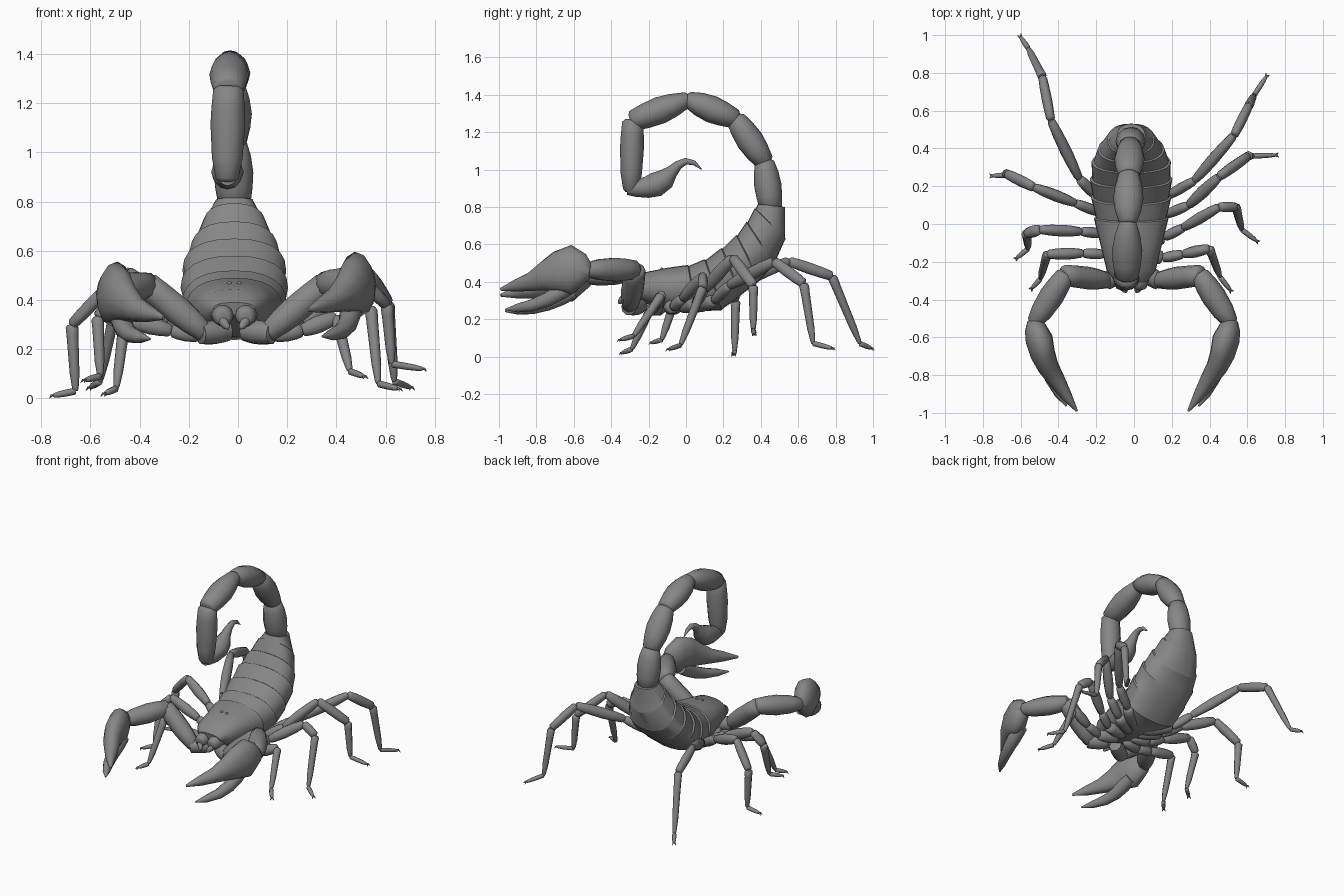
import bpy, bmesh, math
from mathutils import Vector as V

if "Cube" in bpy.data.objects:
    bpy.data.objects.remove(bpy.data.objects["Cube"])

shell = bpy.data.materials.new("shell_grey")
shell.use_nodes = True
GREY = (0.24, 0.24, 0.24, 1)
shell.diffuse_color = GREY
shell.node_tree.nodes["Principled BSDF"].inputs["Base Color"].default_value = GREY
MID = -0.015  # the body sits slightly off the centre line


def finish(name, bm, angle=55):
    bmesh.ops.recalc_face_normals(bm, faces=bm.faces)
    mesh = bpy.data.meshes.new(name)
    bm.to_mesh(mesh)
    bm.free()
    mesh.materials.append(shell)
    ob = bpy.data.objects.new(name, mesh)
    bpy.context.scene.collection.objects.link(ob)
    bpy.ops.object.select_all(action='DESELECT')
    ob.select_set(True)
    bpy.context.view_layer.objects.active = ob
    bpy.ops.object.shade_smooth_by_angle(angle=math.radians(angle))
    return ob


def skin(bm, rings):
    """Join equal rings of points into a closed tube."""
    loops = [[bm.verts.new(p) for p in ring] for ring in rings]
    n = len(loops[0])
    for a, b in zip(loops, loops[1:]):
        for i in range(n):
            j = (i + 1) % n
            bm.faces.new((a[i], a[j], b[j], b[i]))
    bm.faces.new(loops[0])
    bm.faces.new(loops[-1])


def loft(bm, stations, sides=10):
    """Stations are (centre, side radius, up radius) along a path."""
    pts = [V(s[0]) for s in stations]
    side, rings = V((1, 0, 0)), []
    first = (pts[1] - pts[0]).normalized()
    if abs(first.x) > 0.75:
        side = V((0, 1, 0))
    for k, (c, rs, ru) in enumerate(stations):
        t = (pts[min(k + 1, len(pts) - 1)] - pts[max(k - 1, 0)]).normalized()
        side = (side - t * side.dot(t)).normalized()
        up = t.cross(side)
        angles = [math.tau * i / sides for i in range(sides)]
        rings.append([pts[k] + side * rs * math.cos(a) + up * ru * math.sin(a) for a in angles])
    skin(bm, rings)


def limb(bm, a, b, r0, r_mid, r1, sides=10, flat=1.0, swell=0.45):
    """One spindle-shaped limb segment between two joints."""
    a, b = V(a), V(b)
    shape = [(0, r0 * 0.7), (0.04, r0), (swell * 0.55, (r0 + r_mid * 2) / 3), (swell, r_mid),
             (0.75, (r_mid * 2 + r1) / 3), (0.96, r1), (1, r1 * 0.7)]
    loft(bm, [(a.lerp(b, t), r * flat, r) for t, r in shape], sides)


# Body: stepped plates, each station is top (y, z), bottom (y, z), half width
body = [((-.31, .39), (-.30, .34), .085), ((-.25, .445), (-.24, .29), .13),
        ((-.10, .475), (-.10, .25), .165), ((.01, .485), (.05, .24), .19),
        ((.10, .515), (.19, .25), .205), ((.19, .575), (.29, .325), .21),
        ((.27, .645), (.39, .405), .202), ((.325, .715), (.47, .49), .17),
        ((.37, .79), (.53, .63), .12), ((.385, .815), (.53, .80), .075)]


def body_ring(top, bottom, half, lift):
    top, bottom = V((MID, *top)), V((MID, *bottom))
    mid, up = (top + bottom) / 2, (top - bottom) / 2
    ring = []
    for i in range(24):
        c, s = math.cos(math.tau * i / 24), math.sin(math.tau * i / 24)
        c, s = [math.copysign(abs(v) ** 0.85, v) for v in (c, s)]
        k = lift if s > -0.3 else 1 + (lift - 1) * 0.4
        ring.append(mid + V((half * c * k, 0, 0)) + up * s * k)
    return ring


rings = []
for i, (top, bottom, half) in enumerate(body):
    if 3 <= i <= 8:
        rings.append(body_ring(top, bottom, half, 1.04))
        nt, nb, nh = body[i + 1]
        top, bottom = V(top).lerp(V(nt), 0.06), V(bottom).lerp(V(nb), 0.06)
        half += (nh - half) * 0.06
        rings.append(body_ring(top, bottom, half, 0.985))
    else:
        rings.append(body_ring(top, bottom, half, 1))
bm = bmesh.new()
skin(bm, rings)
finish("body", bm, 32)

# Eyes on the head plate
bm = bmesh.new()
for dx in (-.02, .02):
    ball = bmesh.ops.create_uvsphere(bm, u_segments=10, v_segments=6, radius=.01)
    bmesh.ops.translate(bm, verts=ball["verts"], vec=(MID + dx, -.13, .466))
finish("eyes", bm)

# Tail: five swollen links in an arch, joints as (y, z), then link radii
joints = [(.455, .79), (.42, 1.04), (.265, 1.27), (.01, 1.375), (-.285, 1.26), (-.295, .89)]
links = [(.06, .073, .052), (.052, .073, .052), (.052, .073, .044), (.042, .073, .056), (.056, .064, .042)]
for i, (a, b, radii) in enumerate(zip(joints, joints[1:], links)):
    bm = bmesh.new()
    # Each link tucks a little way into the next
    a, b = V((MID - .006 * i, *a)), V((MID - .006 * (i + 1), *b))
    reach = (b - a).normalized() * .01
    limb(bm, a - reach, b + reach, *radii, 12, 1.1, .4 if i == 4 else .5)
    finish(f"tail_link_{i + 1}", bm)

# Stinger: bulb running into a hooked spine
sting = [(-.315, .90, .035), (-.27, .90, .046), (-.21, .905, .057), (-.16, .92, .066), (-.11, .95, .056),
         (-.075, .99, .034), (-.04, 1.025, .024), (0, 1.045, .018), (.045, 1.035, .013), (.085, 1.0, .002)]
bm = bmesh.new()
loft(bm, [((MID - .028, y, z), r, r) for y, z, r in sting], 12)
finish("stinger", bm)

# Pincer arms, the right one held slightly lower
for name, s, drop in (("left", 1, 0), ("right", -1, .04)):
    def at(x, y, z):
        return (MID / 2 + s * x, y, z - drop * min(1, max(0, (z - .2) * 5)) * min(1, max(0, -y - .3) * 5))

    bm = bmesh.new()
    limb(bm, at(.03, -.24, .275), at(.15, -.31, .265), .042, .05, .045)
    limb(bm, at(.12, -.30, .26), at(.37, -.27, .47), .042, .06, .055)
    limb(bm, at(.35, -.26, .465), at(.525, -.53, .465), .05, .066, .042)
    finish(name + "_arm", bm)

    hand = [(.53, -.51, .45, .03, .04), (.515, -.55, .46, .058, .09), (.495, -.61, .465, .073, .132),
            (.475, -.69, .452, .066, .11), (.445, -.76, .428, .056, .078), (.40, -.83, .40, .045, .05),
            (.35, -.91, .38, .03, .033), (.295, -.99, .36, .006, .008)]
    bm = bmesh.new()
    loft(bm, [(at(x, y, z), rx, rz) for x, y, z, rx, rz in hand], 12)
    finish(name + "_pincer", bm)

    thumb = [(.47, -.60, .385, .04), (.465, -.67, .345, .045), (.455, -.74, .305, .04),
             (.43, -.82, .275, .034), (.39, -.90, .26, .024), (.35, -.965, .252, .004)]
    bm = bmesh.new()
    loft(bm, [(at(x, y, z), r, r) for x, y, z, r in thumb], 10)
    finish(name + "_pincer_finger", bm)

    # Jaws and fangs under the head plate
    bm = bmesh.new()
    limb(bm, (MID + s * .05, -.22, .35), (MID + s * .045, -.345, .33), .042, .047, .034)
    limb(bm, (MID + s * .055, -.32, .325), (MID + s * .025, -.36, .285), .02, .02, .008, 8)
    finish(name + "_jaw", bm)

# Walking legs: hip, first joint, knee, ankle, toe
legs = {
    "left_leg_1": [(.15, -.18, .255), (.26, -.16, .275), (.40, -.13, .33), (.455, -.28, .11), (.51, -.35, .09)],
    "left_leg_2": [(.16, -.07, .265), (.26, -.02, .31), (.45, .09, .43), (.54, .09, .37), (.57, -.03, .06), (.65, -.09, .04)],
    "left_leg_3": [(.17, .05, .28), (.29, .10, .36), (.45, .25, .53), (.605, .36, .38), (.625, .36, .14), (.75, .365, .12)],
    "left_leg_4": [(.18, .15, .30), (.32, .23, .38), (.53, .47, .51), (.61, .63, .39), (.635, .68, .07), (.70, .78, .045)],
    "right_leg_1": [(-.16, -.16, .255), (-.27, -.155, .275), (-.46, -.16, .32), (-.495, -.29, .04), (-.54, -.34, .02)],
    "right_leg_2": [(-.17, -.05, .265), (-.28, -.04, .32), (-.50, -.03, .41), (-.57, -.05, .33), (-.56, -.13, .09), (-.62, -.18, .075)],
    "right_leg_3": [(-.18, .06, .28), (-.31, .11, .36), (-.53, .195, .45), (-.675, .265, .30), (-.66, .26, .03), (-.75, .255, .012)],
    "right_leg_4": [(-.20, .15, .30), (-.29, .24, .38), (-.44, .55, .51), (-.485, .78, .43), (-.56, .93, .07), (-.60, .99, .045)],
}
for name, path in legs.items():
    bm = bmesh.new()
    hip = V(path[0])
    # Coxa reaching to the middle of the belly
    limb(bm, (MID + (.03 if hip.x > 0 else -.03), hip.y * .55 - .05, .265), hip, .03, .042, .035)
    n = len(path) - 1
    for i, (a, b) in enumerate(zip(path, path[1:])):
        if i == n - 1:
            limb(bm, a, b, .014, .014, .009, 8)
        elif i == n - 2:
            limb(bm, a, b, .026, .023, .013, 8, swell=.3)
        else:
            limb(bm, a, b, .027, (.034, .037, .032)[i], .027, 10, .85)
    # Paired toe hooks
    toe = V(path[-1])
    ahead = (toe - V(path[-2])).normalized()
    across = ahead.cross(V((0, 0, 1))).normalized()
    for k in (-1, 1):
        tip = toe + ahead * .016 + across * .012 * k - V((0, 0, .008))
        loft(bm, [(toe - ahead * .004, .006, .006), (toe.lerp(tip, .5) + V((0, 0, .006)), .005, .005), (tip, .001, .001)], 6)
    finish(name, bm)
